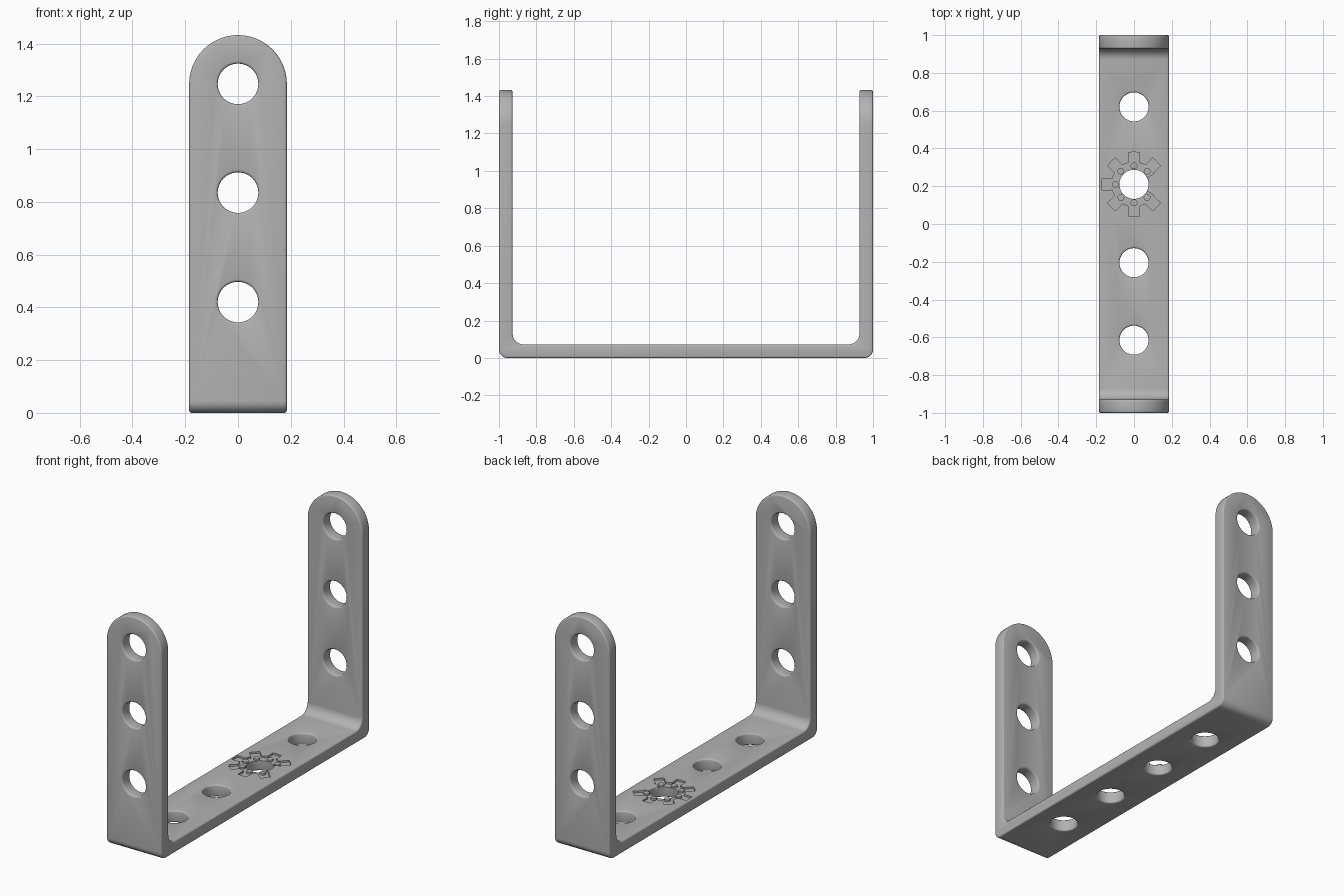
import bpy, bmesh
from math import sin, cos, pi, radians
from mathutils import Matrix, Vector

if "Cube" in bpy.data.objects:
    bpy.data.objects.remove(bpy.data.objects["Cube"], do_unlink=True)

HALF_W, THICK, TOP_C = 0.185, 0.072, 1.247
HOLE_R, CHAMFER = 0.077, 0.009
ARM_HOLES = (0.42, 0.835, TOP_C)
BASE_HOLES = (-0.615, -0.205, 0.21, 0.62)
GEAR_Y = 0.21


def arc(cx, cy, r, a0, a1, n):
    """Points on an arc, angles in degrees."""
    return [(cx + r * cos(radians(a0 + (a1 - a0) * i / n)),
             cy + r * sin(radians(a0 + (a1 - a0) * i / n))) for i in range(n + 1)]


def prism(name, outline, to_3d, depth):
    """Extrude a 2D outline along a vector."""
    bm = bmesh.new()
    face = bm.faces.new([bm.verts.new(to_3d(u, v)) for u, v in outline])
    new = bmesh.ops.extrude_face_region(bm, geom=[face])["geom"]
    bmesh.ops.translate(bm, vec=Vector(depth),
                        verts=[g for g in new if isinstance(g, bmesh.types.BMVert)])
    bmesh.ops.recalc_face_normals(bm, faces=bm.faces)
    return make_object(name, bm)


def make_object(name, bm):
    mesh = bpy.data.meshes.new(name)
    bm.to_mesh(mesh)
    bm.free()
    obj = bpy.data.objects.new(name, mesh)
    bpy.context.collection.objects.link(obj)
    return obj


def cylinders(name, radius, depth, places, segments):
    """Several separate cylinders in one mesh, each placed by a matrix."""
    bm = bmesh.new()
    for m in places:
        bmesh.ops.create_cone(bm, cap_ends=True, segments=segments, radius1=radius,
                              radius2=radius, depth=depth, matrix=m)
    return make_object(name, bm)


def apply(obj, mod):
    bpy.context.view_layer.objects.active = obj
    bpy.ops.object.modifier_apply(modifier=mod.name)


def boolean(obj, cutter, operation):
    mod = obj.modifiers.new("cut", "BOOLEAN")
    mod.operation, mod.object, mod.solver = operation, cutter, "EXACT"
    apply(obj, mod)
    bpy.data.objects.remove(cutter, do_unlink=True)


# U-shaped strip with rounded bends
H = TOP_C + HALF_W + 0.1
inner = 1 - THICK
out_r, in_r = 0.045, 0.06
profile = [(-1, H)] + arc(-1 + out_r, out_r, out_r, 180, 270, 10)
profile += arc(1 - out_r, out_r, out_r, 270, 360, 10) + [(1, H), (inner, H)]
profile += arc(inner - in_r, THICK + in_r, in_r, 0, -90, 10)
profile += arc(-inner + in_r, THICK + in_r, in_r, 270, 180, 10) + [(-inner, H)]
bracket = prism("bracket", profile, lambda u, v: (-0.3, u, v), (0.6, 0, 0))

# Rounded arm ends and strip width
outline = [(-HALF_W, -0.2), (HALF_W, -0.2)] + arc(0, TOP_C, HALF_W, 0, 180, 48)
boolean(bracket, prism("outline_cutter", outline, lambda u, v: (u, -1.2, v), (0, 2.4, 0)),
        "INTERSECT")

# Bolt holes through both arms and the base
turn = Matrix.Rotation(pi / 2, 4, "X")
boolean(bracket, cylinders("arm_hole_cutter", HOLE_R, 2.4,
        [Matrix.Translation((0, 0, z)) @ turn for z in ARM_HOLES], 48), "DIFFERENCE")
boolean(bracket, cylinders("base_hole_cutter", HOLE_R, 0.3,
        [Matrix.Translation((0, y, 0)) for y in BASE_HOLES], 48), "DIFFERENCE")

# Softened edges
bevel = bracket.modifiers.new("soft_edges", "BEVEL")
bevel.width, bevel.segments = CHAMFER, 3
bevel.limit_method, bevel.angle_limit = "ANGLE", radians(35)
apply(bracket, bevel)

# Shallow cog-shaped recess, open on one side, with round studs left standing
ROOT, TIP, CORE = 0.118, 0.171, 0.06
cog = []
for a in range(45, 316, 45):
    cog += arc(0, 0, ROOT, a - 17, a - 14, 1)
    cog += arc(0, 0, TIP, a - 10, a + 10, 2)
    cog += arc(0, 0, ROOT, a + 14, a + 17, 1)
cog += arc(0, 0, CORE, 332, 28, 24)
recess = prism("recess_cutter", cog, lambda u, v: (u, v + GEAR_Y, THICK - 0.011), (0, 0, 0.04))
studs = [Matrix.Translation((0.098 * cos(radians(a)), GEAR_Y + 0.098 * sin(radians(a)), THICK))
         for a in range(45, 316, 45)]
boolean(recess, cylinders("stud_cutter", 0.018, 0.2, studs, 20), "DIFFERENCE")
boolean(bracket, recess, "DIFFERENCE")

# Grey metal
metal = bpy.data.materials.new("grey_metal")
metal.use_nodes = True
grey = (0.45, 0.45, 0.45, 1)
metal.diffuse_color = grey
metal.node_tree.nodes["Principled BSDF"].inputs["Base Color"].default_value = grey
bracket.data.materials.clear()
bracket.data.materials.append(metal)

bpy.ops.object.select_all(action="DESELECT")
bracket.select_set(True)
bpy.context.view_layer.objects.active = bracket
bpy.ops.object.shade_smooth_by_angle(angle=radians(32))
